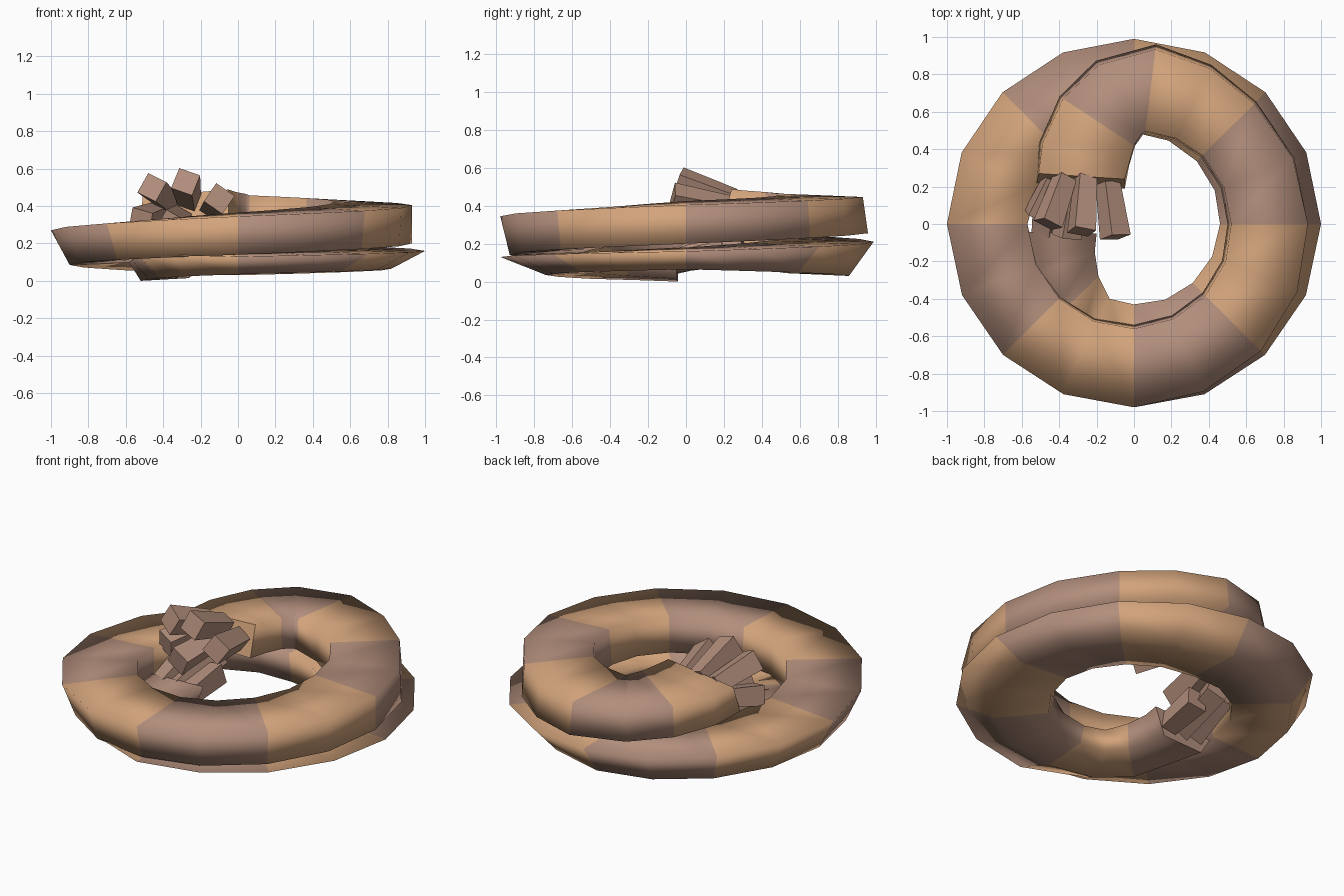
import bpy, bmesh, math
from mathutils import Vector

cube = bpy.data.objects.get("Cube")
if cube:
    bpy.data.objects.remove(cube)


def material(name, colour):
    m = bpy.data.materials.new(name)
    m.use_nodes = True
    m.diffuse_color = colour
    m.node_tree.nodes["Principled BSDF"].inputs["Base Color"].default_value = colour
    return m


tan = material("tan", (0.65, 0.37, 0.20, 1))
brown = material("brown", (0.445, 0.27, 0.20, 1))


def make_object(name, bm, mats):
    bmesh.ops.recalc_face_normals(bm, faces=bm.faces[:])
    mesh = bpy.data.meshes.new(name)
    bm.to_mesh(mesh)
    bm.free()
    for m in mats:
        mesh.materials.append(m)
    ob = bpy.data.objects.new(name, mesh)
    bpy.context.collection.objects.link(ob)
    return ob


def lerp_keys(keys, t):
    for (a, *va), (b, *vb) in zip(keys, keys[1:]):
        if t <= b:
            f = max(0, (t - a) / (b - a))
            return [p + (q - p) * f for p, q in zip(va, vb)]
    return keys[-1][1:]


def polar(r, turn):
    a = math.radians(-turn)
    return Vector((r * math.cos(a), r * math.sin(a)))


# Clockwise turn: outer radius, inner radius
radii = [(-83, .94, .50), (-45, .91, .52), (0, .93, .52), (45, .96, .54), (90, .98, .56),
         (180, 1.0, .57), (270, .99, .49), (360, 1.0, .46), (450, .98, .43)]
# Clockwise turn: top, bottom, outward shift of the bottom edge, inner top lift, inner bottom inset
sections = [(-160, .45, .29, .01, .04, .0), (-90, .45, .26, .03, .01, .01),
            (0, .405, .20, .0, .02, .02), (90, .345, .14, -.05, .02, .02),
            (180, .27, .085, -.10, .03, .0), (270, .21, .03, -.13, .02, -.03),
            (360, .16, .065, -.18, .02, -.03), (450, .13, .035, -.24, .02, -.03),
            (520, .16, .0, -.10, .02, -.06)]

# Stations along the rope: turn, outer point, inner point
upper_end = [(-155, (-.51, .22), (-.05, .19)), (-138, (-.49, .43), (-.03, .31)),
             (-119, (-.38, .67), (.0, .42)), (-102, (-.19, .85), (.04, .48))]
lower_end = [(470, (-.36, -.85), (-.13, -.40)), (490, (-.54, -.62), (-.19, -.28)),
             (505, (-.60, -.30), (-.21, -.15)), (520, (-.62, -.04), (-.20, -.05))]
turns = [-83, -64] + [22.5 * i for i in range(-2, 21)]
stations = [(t, Vector(o), Vector(i)) for t, o, i in upper_end]
for t in turns:
    ro, ri = lerp_keys(radii, t)
    stations.append((t, polar(ro, t), polar(ri, t)))
stations += [(t, Vector(o), Vector(i)) for t, o, i in lower_end]

# Coiled rope: a four-sided section swept along the stations, banded in pairs
bm = bmesh.new()
rings = []
for t, out, inn in stations:
    top, bottom, shift, lift, inset = lerp_keys(sections, t)
    d = (out - inn).normalized()
    low_out, low_in = out + d * shift, inn - d * inset
    rings.append([bm.verts.new((p.x, p.y, z)) for p, z in
                  ((out, top), (inn, top + lift), (low_in, bottom + .015), (low_out, bottom))])
# Upper end leans back at the top
for v in rings[0][:2]:
    v.co.y += .05
for n, (a, b) in enumerate(zip(rings, rings[1:])):
    for k in range(4):
        j = (k + 1) % 4
        f = bm.faces.new((a[k], a[j], b[j], b[k]))
        f.material_index = (n // 2) % 2
        f.smooth = True
for ring, index in ((rings[0], 0), (rings[-1], 1)):
    cap = bm.faces.new(ring)
    cap.material_index = index
    for e in cap.edges:
        e.smooth = False
make_object("coiled_rope", bm, (tan, brown))


# Frayed strands: square prisms from base to tip
def strand(name, base, tip, width, roll):
    base, tip = Vector(base), Vector(tip)
    axis = tip - base
    side = axis.cross(Vector((0, 0, 1))).normalized()
    up = side.cross(axis).normalized()
    bm = bmesh.new()
    ends = []
    for p, w in ((base, width * .8), (tip, width)):
        ring = []
        for k in range(4):
            a = math.radians(roll + 45 + 90 * k)
            ring.append(bm.verts.new(p + (side * math.cos(a) + up * math.sin(a)) * w * .707))
        bm.faces.new(ring)
        ends.append(ring)
    for k in range(4):
        j = (k + 1) % 4
        bm.faces.new((ends[0][k], ends[0][j], ends[1][j], ends[1][k]))
    make_object(name, bm, (brown,))


upper = [((-.37, .25, .42), (-.46, .0, .50), 25),
         ((-.26, .25, .43), (-.28, -.04, .53), 20),
         ((-.14, .22, .39), (-.10, -.07, .44), 35),
         ((-.43, .24, .36), (-.52, .04, .32), 15),
         ((-.31, .22, .34), (-.36, -.07, .30), 30)]
lower = [((-.49, -.08, .10), (-.46, .22, .23), 15),
         ((-.40, -.08, .10), (-.36, .30, .20), 25),
         ((-.30, -.08, .10), (-.29, .20, .15), 10)]
for label, group in (("upper", upper), ("lower", lower)):
    for n, (base, tip, roll) in enumerate(group, 1):
        strand(f"{label}_strand_{n}", base, tip, .12, roll)
